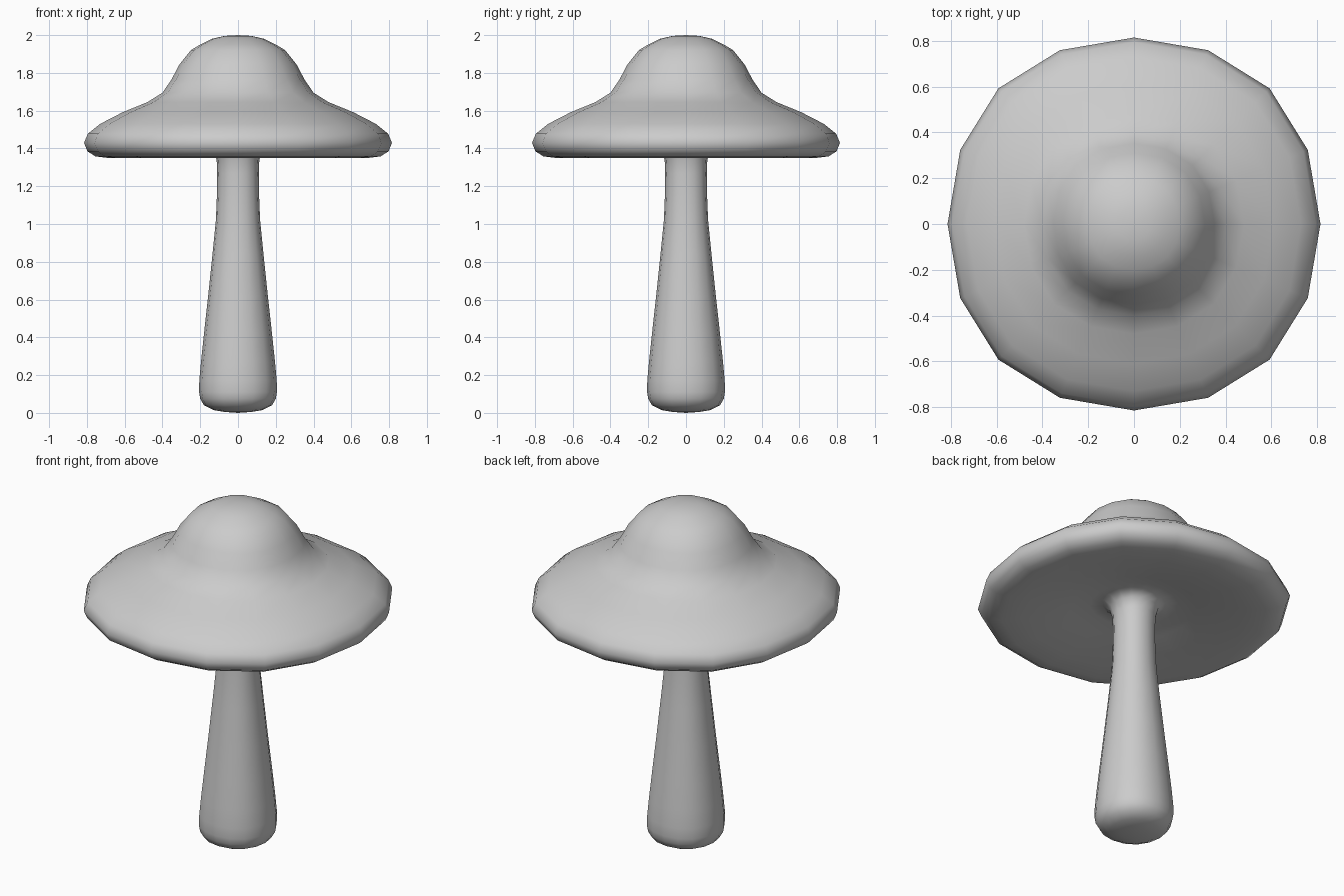
import bpy, bmesh

if "Cube" in bpy.data.objects:
    bpy.data.objects.remove(bpy.data.objects["Cube"])

# Outline (radius, height) from the foot, up the stem, under the brim and over the dome
PROFILE = [
    (0.07, 0.005), (0.13, 0.015), (0.18, 0.04), (0.2, 0.075), (0.206, 0.11),
    (0.205, 0.17), (0.196, 0.27), (0.18, 0.42), (0.158, 0.62), (0.135, 0.84),
    (0.117, 1.02), (0.111, 1.17), (0.11, 1.27), (0.113, 1.34), (0.128, 1.39),
    (0.165, 1.417), (0.23, 1.416), (0.33, 1.397), (0.45, 1.375), (0.58, 1.358),
    (0.69, 1.35), (0.755, 1.358), (0.797, 1.385), (0.815, 1.43), (0.795, 1.478),
    (0.73, 1.53), (0.61, 1.592), (0.48, 1.645), (0.4, 1.695), (0.352, 1.765),
    (0.31, 1.845), (0.25, 1.92), (0.2, 1.95), (0.14, 1.98), (0.07, 1.996)]


def rounded_square():
    """Sixteen-point ring: a square control cage smoothed twice, unit radius on the axes."""
    corners = [(1, -1), (1, 1), (-1, 1), (-1, -1)]
    ring = []
    for side in range(4):
        for step in range(4):
            t = step / 4
            weights = ((1 - t)**3, 3*t**3 - 6*t*t + 4, -3*t**3 + 3*t*t + 3*t + 1, t**3)
            pts = [corners[(side + k) % 4] for k in range(4)]
            ring.append(tuple(sum(w * p[a] for w, p in zip(weights, pts)) / 5.5
                              for a in (0, 1)))
    return ring


# Stem and cap are one continuous skin
bm = bmesh.new()
shape = rounded_square()
rings = [[bm.verts.new((r * x, r * y, z)) for x, y in shape] for r, z in PROFILE]
foot = bm.verts.new((0, 0, 0))
crown = bm.verts.new((0, 0, 2))
n = len(shape)
for i in range(n):
    j = (i + 1) % n
    for low, high in zip(rings, rings[1:]):
        bm.faces.new((low[i], low[j], high[j], high[i]))
    bm.faces.new((foot, rings[0][j], rings[0][i]))
    bm.faces.new((crown, rings[-1][i], rings[-1][j]))
bmesh.ops.recalc_face_normals(bm, faces=bm.faces)
for face in bm.faces:
    face.smooth = True

mesh = bpy.data.meshes.new("mushroom")
bm.to_mesh(mesh)
bm.free()
bpy.context.collection.objects.link(bpy.data.objects.new("mushroom", mesh))
